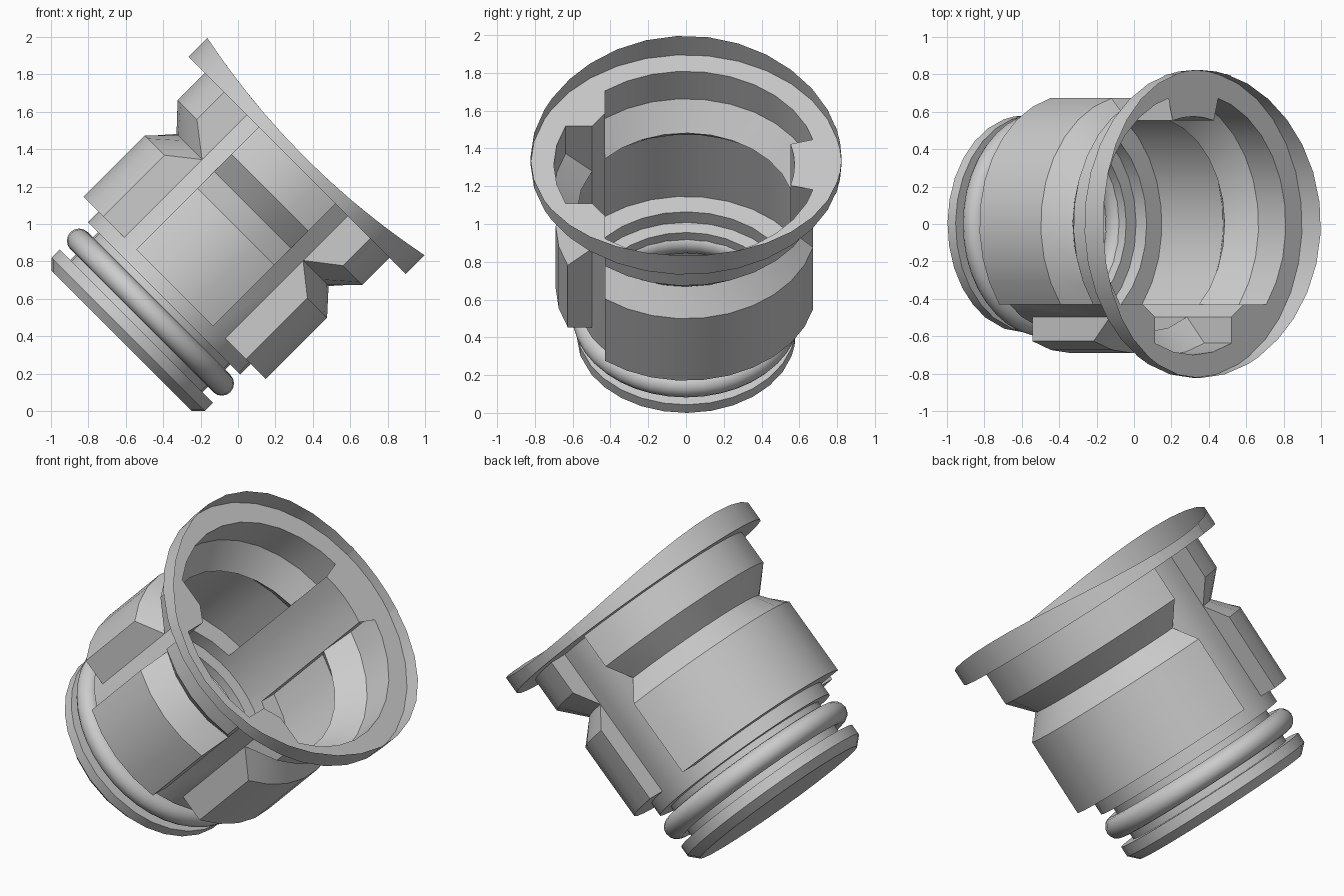
import bpy, bmesh
from math import sin, cos, pi, asin, acos, sqrt, radians, hypot

if "Cube" in bpy.data.objects:
    bpy.data.objects.remove(bpy.data.objects["Cube"])

CORE = 0.575      # sleeve radius between the raised pads
PANEL = 0.29      # half width of front pad
FLAT = 0.43       # side pads end at y = -FLAT
KEY = 0.155       # half width of the back keyway
TILT, LOC = radians(45), (-0.4985, 0, 0.4985)


def arc(r, a, b, n):
    # Angles are measured from the front (-y)
    return [(r * sin(a + (b - a) * i / n), -r * cos(a + (b - a) * i / n)) for i in range(n + 1)]


def section(R):
    """Closed outline: pads at radius R standing on the core circle."""
    k = 1.0
    if R < CORE:
        k, R = R / CORE, CORE
    half = arc(R, 0, asin(PANEL / R), 2)
    half += arc(CORE, asin(PANEL / CORE), acos(FLAT / CORE), 1)
    half += arc(R, acos(FLAT / R), pi - asin(KEY / R), 10)
    half += arc(CORE, pi - asin(KEY / CORE), pi, 2)
    full = half + [(-x, y) for x, y in half[-2:0:-1]]
    return [(x * k, y * k) for x, y in full]


def place(ob, angle=30):
    ob.rotation_euler = (0, TILT, 0)
    bpy.ops.object.select_all(action='DESELECT')
    ob.select_set(True)
    bpy.context.view_layer.objects.active = ob
    bpy.ops.object.shade_smooth_by_angle(angle=radians(angle))


# Thin shell, lofted from the base disc up to the saddle-shaped rim
profile = [(-0.175, 0.53), (-0.125, 0.58), (-0.064, 0.58), (-0.064, 0.50), (0.146, 0.50),
           (0.146, CORE), (0.226, CORE), (0.226, 0.69), (0.69, 0.69), (0.815, CORE),
           (0.947, 0.70), (1.153, 0.70)]
rings = []
for s, r in profile:
    if s < 0.1 and r > CORE:      # plain round disc
        rings.append([(x * r / CORE, y * r / CORE, s) for x, y in section(CORE)])
    else:
        rings.append([(x, y, s) for x, y in section(r)])
RIM = 0.823
rim = [(x * RIM / hypot(x, y), y * RIM / hypot(x, y)) for x, y in section(0.70)]
rings.append([(x, y, 1.153) for x, y in rim])
rings.append([(x, y, 1.212 + 0.083 * (x / RIM) ** 2) for x, y in rim])

bm = bmesh.new()
loops = [[bm.verts.new(p) for p in ring] for ring in rings]
for a, b in zip(loops, loops[1:]):
    for i in range(len(a)):
        j = (i + 1) % len(a)
        bm.faces.new((a[i], a[j], b[j], b[i]))
bm.faces.new(loops[0][::-1])
bmesh.ops.remove_doubles(bm, verts=bm.verts, dist=1e-4)
bmesh.ops.recalc_face_normals(bm, faces=bm.faces)
mesh = bpy.data.meshes.new("socket_shell")
bm.to_mesh(mesh)
bm.free()
shell = bpy.data.objects.new("socket_shell", mesh)
bpy.context.collection.objects.link(shell)
shell.location = LOC
place(shell)

# Sealing ring in the groove above the base disc
d = 0.043 / sqrt(2)
bpy.ops.mesh.primitive_torus_add(major_radius=0.54, minor_radius=0.065, major_segments=40,
                                 minor_segments=16, location=(LOC[0] + d, 0, LOC[2] + d))
seal = bpy.context.object
seal.name = "seal_ring"
place(seal, 60)
